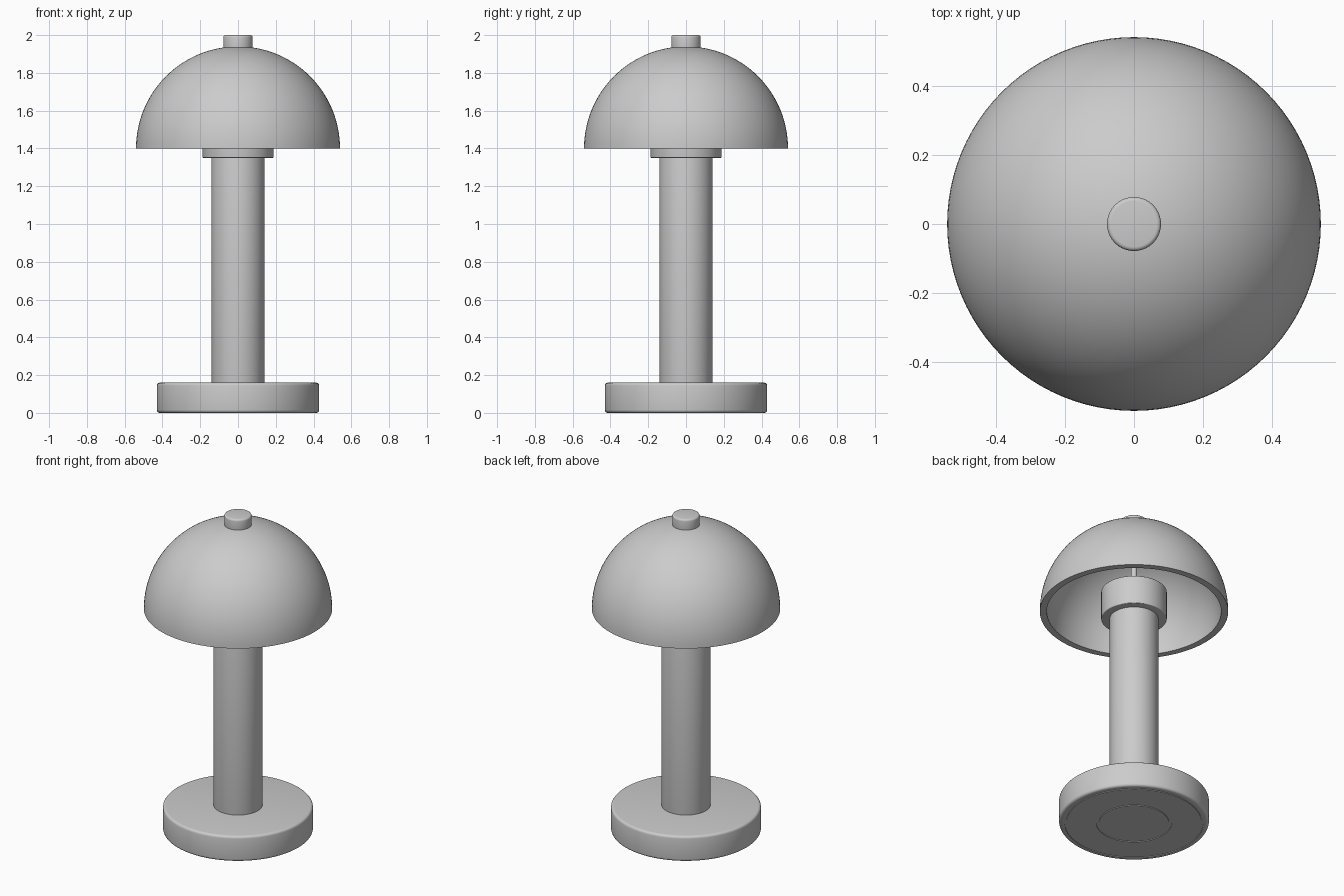
import bpy, bmesh, math

if "Cube" in bpy.data.objects:
    bpy.data.objects.remove(bpy.data.objects["Cube"])

SEG = 96


def lathe(name, profile, closed=False):
    """Spin an (r, z) profile round the z axis."""
    bm = bmesh.new()
    verts = [bm.verts.new((r, 0, z)) for r, z in profile]
    edges = [bm.edges.new(p) for p in zip(verts, verts[1:])]
    if closed:
        edges.append(bm.edges.new((verts[-1], verts[0])))
    bmesh.ops.spin(bm, geom=verts + edges, cent=(0, 0, 0), axis=(0, 0, 1),
                   angle=2 * math.pi, steps=SEG, use_merge=True)
    bmesh.ops.remove_doubles(bm, verts=bm.verts, dist=1e-5)
    bmesh.ops.recalc_face_normals(bm, faces=bm.faces)
    mesh = bpy.data.meshes.new(name)
    bm.to_mesh(mesh)
    bm.free()
    obj = bpy.data.objects.new(name, mesh)
    bpy.context.collection.objects.link(obj)
    bpy.ops.object.select_all(action='DESELECT')
    obj.select_set(True)
    bpy.context.view_layer.objects.active = obj
    bpy.ops.object.shade_smooth_by_angle(angle=math.radians(35))
    return obj


def rounded(r, z, b, start, end, n=4):
    """Quarter-circle corner centred at (r, z), angles in degrees."""
    return [(r + b * math.cos(a), z + b * math.sin(a)) for a in
            (math.radians(start + (end - start) * i / n) for i in range(n + 1))]


def rod(name, r, z0, z1, b):
    """Solid cylinder with rounded rims."""
    lathe(name, [(0, z0)] + rounded(r - b, z0 + b, b, -90, 0)
          + rounded(r - b, z1 - b, b, 0, 90) + [(0, z1)])


# Base disc, with two fine grooves underneath
g = 0.004
lathe("base", [(0, 0), (0.20, 0), (0.20, g), (0.217, g), (0.217, 0),
               (0.388, 0), (0.388, g), (0.398, g), (0.398, 0)]
      + rounded(0.414, 0.016, 0.016, -90, 0)
      + rounded(0.414, 0.144, 0.016, 0, 90) + [(0, 0.16)])

# Stem, socket collar, thin support rod and finial
rod("stem", 0.14, 0.15, 1.40, 0.004)
rod("socket_collar", 0.188, 1.35, 1.53, 0.005)
rod("support_rod", 0.018, 1.52, 1.92, 0.002)
rod("finial", 0.078, 1.915, 2.0, 0.012)

# Hollow hemispherical shade
outer = rounded(0, 1.40, 0.54, 0, 90, 32)
inner = rounded(0, 1.40, 0.50, 90, 0, 32)
lathe("shade", outer + inner, closed=True)
